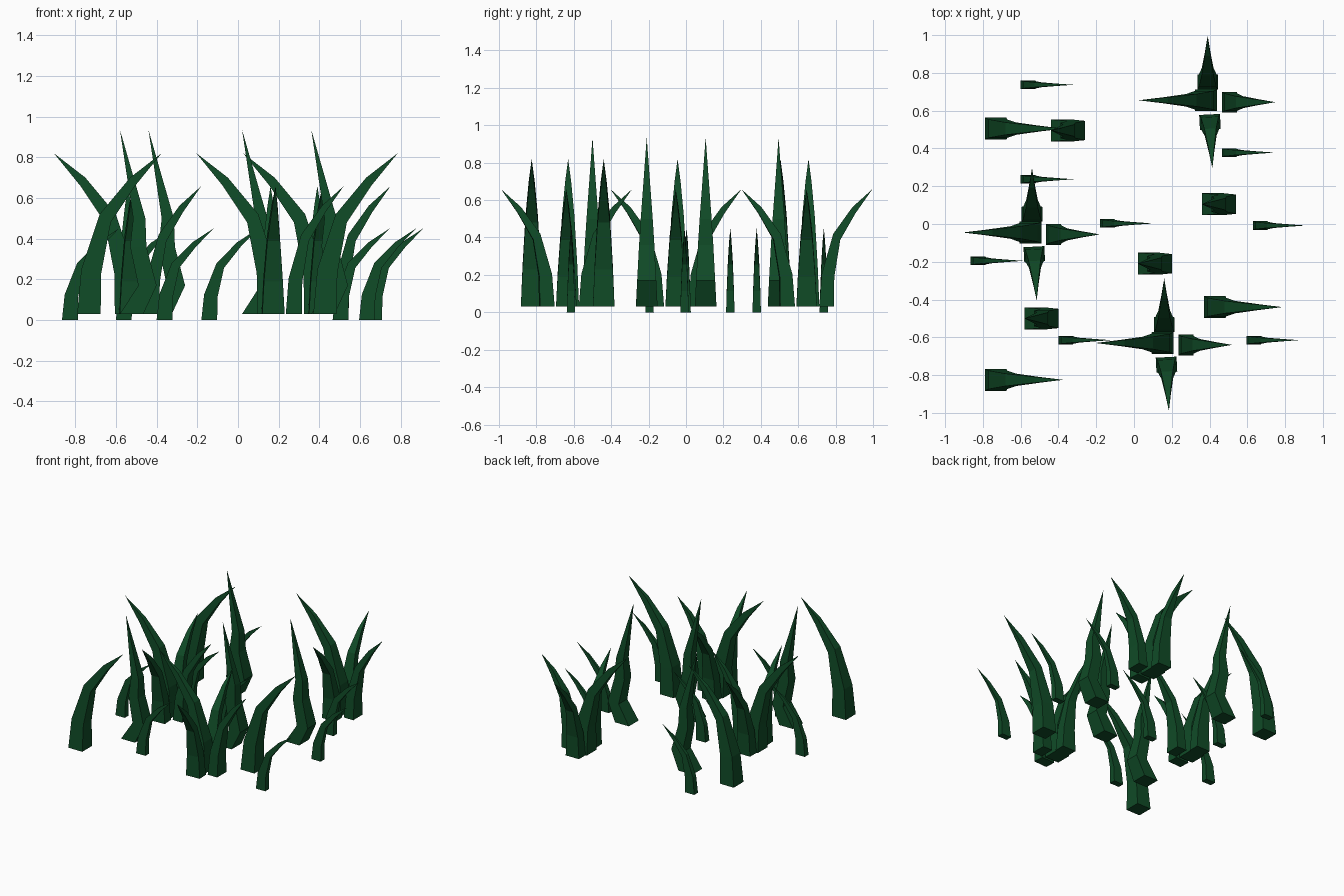
import bpy, bmesh, math
from mathutils import Matrix, Vector

if "Cube" in bpy.data.objects:
    bpy.data.objects.remove(bpy.data.objects["Cube"])

green = bpy.data.materials.new("dark grass green")
green.diffuse_color = (0.005, 0.07, 0.02, 1)
green.use_nodes = True
green.node_tree.nodes["Principled BSDF"].inputs["Base Color"].default_value = green.diffuse_color

# Blade profiles: (back edge x, z, front edge x, z, half width) per ring, then the tip (x, z)
CURVED = ([(0, 0, .115, 0, .058), (.02, .22, .118, .20, .049),
           (.11, .49, .165, .45, .033), (.26, .67, .285, .63, .016)], (.415, .79))
ZIGZAG = ([(0, 0, .115, 0, .058), (.09, .14, .18, .14, .051),
           (.05, .33, .13, .33, .041), (.065, .47, .125, .47, .032)], (0, .905))


def blade(name, profile, x, y, z=.03, angle=0, size=(1, 1, 1)):
    """Loft a four-sided tapering blade; (x, y) is the middle of its back edge."""
    rings, tip = profile
    bm = bmesh.new()
    loops = []
    for bx, bz, fx, fz, w in rings:
        loops.append([bm.verts.new(p) for p in
                      ((bx, w, bz), (bx, -w, bz), (fx, -w, fz), (fx, w, fz))])
    top = bm.verts.new((tip[0], 0, tip[1]))
    bm.faces.new(loops[0])
    for a, b in zip(loops, loops[1:]):
        for i in range(4):
            j = (i + 1) % 4
            bm.faces.new((a[i], a[j], b[j], b[i]))
    for i in range(4):
        bm.faces.new((loops[-1][i], loops[-1][(i + 1) % 4], top))
    bm.transform(Matrix.Translation((x, y, z)) @ Matrix.Rotation(math.radians(angle), 4, 'Z')
                 @ Matrix.Diagonal(Vector((*size, 1))))
    bmesh.ops.recalc_face_normals(bm, faces=bm.faces)
    mesh = bpy.data.meshes.new(name)
    bm.to_mesh(mesh)
    bm.free()
    mesh.materials.append(green)
    bpy.context.collection.objects.link(bpy.data.objects.new(name, mesh))


# Large single curved blades
for x, y in ((-.79, .505), (-.79, -.825), (.37, -.44)):
    blade("large_curved_blade", CURVED, x, y)

# Zigzag blades
for x, y in ((-.58, -.5), (-.44, .495), (.02, -.21), (.36, .105)):
    blade("zigzag_blade", ZIGZAG, x, y)

# Small thin blades
for x, y in ((-.6, .737), (-.6, .237), (-.18, .003), (-.865, -.195),
             (-.4, -.615), (.595, -.615), (.63, -.008), (.465, .378)):
    blade("small_blade", CURVED, x, y, 0, 0, (.675, .39, .57))

# Tufts of four blades splayed outwards
short = (.685, .95, .795)
for x, y in ((0, 0), (.93, .70), (.70, -.585)):
    blade("tuft_left_blade", CURVED, x - .49, y - .045, angle=180)
    blade("tuft_right_blade", CURVED, x - .465, y - .055, angle=0, size=short)
    blade("tuft_back_blade", CURVED, x - .54, y + .012, angle=90, size=short)
    blade("tuft_front_blade", CURVED, x - .53, y - .12, angle=-87, size=short)
